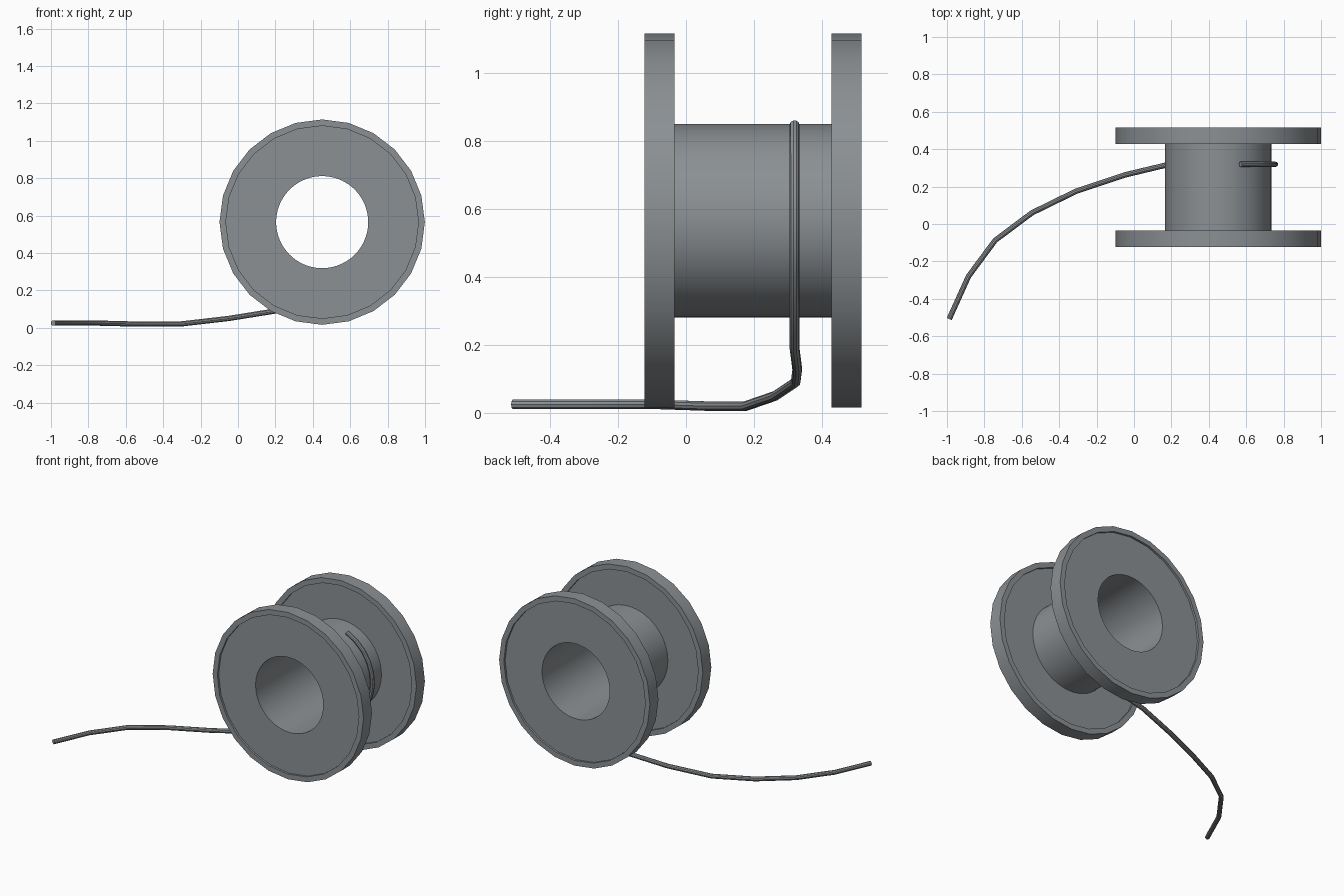
import bpy, bmesh, math
from mathutils import Vector

if "Cube" in bpy.data.objects:
    bpy.data.objects.remove(bpy.data.objects["Cube"])

CX, CZ = 0.45, 0.565          # spool axis runs along y
R_OUT, R_RIM, R_CORE, R_HOLE = 0.549, 0.515, 0.284, 0.246
SIDES, SUB = 24, 4            # flange sides, hole is SUB times finer

grey = bpy.data.materials.new("spool grey")
grey.diffuse_color = (0.26, 0.28, 0.295, 1)
grey.use_nodes = True
grey.node_tree.nodes["Principled BSDF"].inputs["Base Color"].default_value = grey.diffuse_color


def ring(bm, r, y, n):
    return [bm.verts.new((CX + r * math.sin(2 * math.pi * i / n), y,
                          CZ + r * math.cos(2 * math.pi * i / n))) for i in range(n)]


def bridge(bm, a, b):
    """Joins ring a to ring b, where b may be a whole multiple finer."""
    n, m = len(a), len(b)
    k = m // n
    for i in range(n):
        bm.faces.new([a[i], a[(i + 1) % n]] + [b[(i * k + j) % m] for j in range(k, -1, -1)])


def finish(bm, name):
    bmesh.ops.recalc_face_normals(bm, faces=bm.faces)
    mesh = bpy.data.meshes.new(name)
    bm.to_mesh(mesh)
    bm.free()
    ob = bpy.data.objects.new(name, mesh)
    bpy.context.collection.objects.link(ob)
    mesh.materials.append(grey)
    bpy.ops.object.select_all(action='DESELECT')
    ob.select_set(True)
    bpy.context.view_layer.objects.active = ob
    bpy.ops.object.shade_smooth_by_angle(angle=math.radians(30))
    return ob


# Flanges: raised rim around a slightly recessed disc with a round hole
RECESS = 0.014


def flange(name, y0, y1):
    bm = bmesh.new()
    outline = [(R_RIM, y0 + RECESS), (R_RIM, y0), (R_OUT, y0),
               (R_OUT, y1), (R_RIM, y1), (R_RIM, y1 - RECESS)]
    rings = [ring(bm, r, y, SIDES) for r, y in outline]
    for a, b in zip(rings, rings[1:]):
        bridge(bm, a, b)
    hole0 = ring(bm, R_HOLE, y0 + RECESS, SIDES * SUB)
    hole1 = ring(bm, R_HOLE, y1 - RECESS, SIDES * SUB)
    bridge(bm, rings[0], hole0)
    bridge(bm, rings[-1], hole1)
    bridge(bm, hole0, hole1)
    finish(bm, name)


flange("front_flange", -0.122, -0.034)
flange("back_flange", 0.428, 0.516)

# Core: hollow tube between the flanges
bm = bmesh.new()
y0, y1 = -0.034 - RECESS, 0.428 + RECESS
tube = [ring(bm, r, y, SIDES * SUB) for r, y in
        [(R_CORE, y0), (R_CORE, y1), (R_HOLE, y1), (R_HOLE, y0)]]
bridge(bm, tube[0], tube[1])
bridge(bm, tube[2], tube[3])
finish(bm, "core")

# Wire: loose tail on the ground, then wrapped up around the core
path = [(-0.988, -0.508, 0.025), (-0.885, -0.28, 0.025), (-0.742, -0.087, 0.025),
        (-0.545, 0.06, 0.020), (-0.31, 0.175, 0.020), (-0.05, 0.262, 0.050),
        (0.20, 0.322, 0.090), (0.38, 0.327, 0.128), (0.54, 0.319, 0.190)]
for deg in range(-45, 80, 14):
    a = math.radians(deg)
    path.append((CX + 0.306 * math.cos(a), 0.319, CZ + 0.306 * math.sin(a)))
path = [Vector(p) for p in path]

bm = bmesh.new()
loops = []
N, WIRE = 10, 0.0145
for i, p in enumerate(path):
    t = (path[min(i + 1, len(path) - 1)] - path[max(i - 1, 0)]).normalized()
    if i == 0:
        u = t.cross(Vector((0, 0, 1))).normalized()
    else:
        u = (u - t * u.dot(t)).normalized()
    v = t.cross(u)
    loops.append([bm.verts.new(p + WIRE * (u * math.cos(2 * math.pi * k / N)
                                           + v * math.sin(2 * math.pi * k / N)))
                  for k in range(N)])
for a, b in zip(loops, loops[1:]):
    bridge(bm, a, b)
bm.faces.new(loops[0])
bm.faces.new(loops[-1])
finish(bm, "wire")
